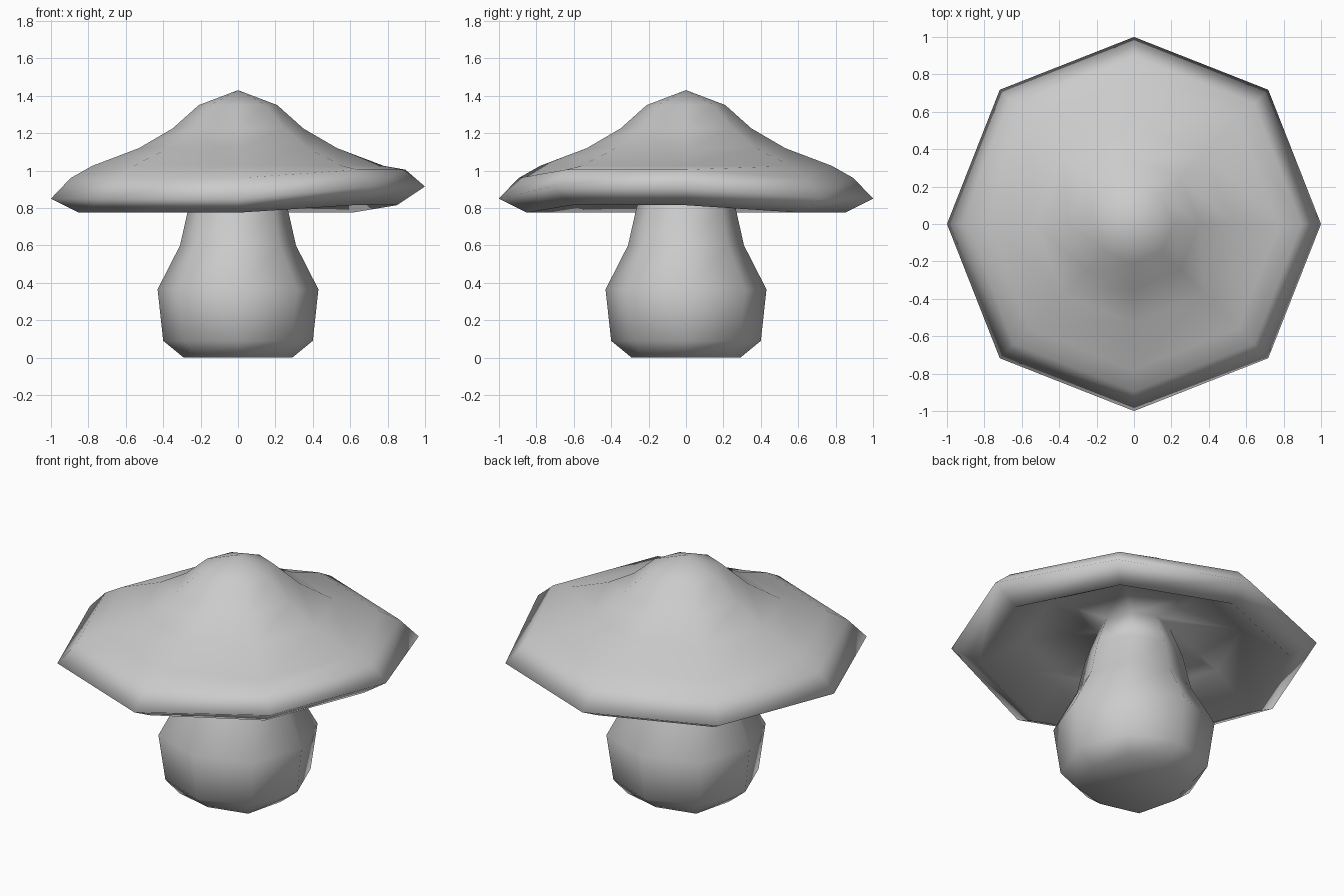
import bpy
import bmesh
import math

SIDES = 8

# Remove the default cube
cube = bpy.data.objects.get("Cube")
if cube:
    bpy.data.objects.remove(cube, do_unlink=True)

# Single clay grey material
grey = bpy.data.materials.new("clay_grey")
grey.use_nodes = True
grey.diffuse_color = (0.6, 0.6, 0.6, 1)
grey.node_tree.nodes["Principled BSDF"].inputs["Base Color"].default_value = grey.diffuse_color

# Profile rings: radius, height, widening of the diagonal corners, rim curl
STEM = [(0, 0, 1, 0), (0.29, 0, 1.13, 0), (0.4, 0.09, 1.02, 0), (0.43, 0.365, 1.04, 0),
        (0.31, 0.6, 1.02, 0), (0.265, 0.8, 1.02, 0), (0.2, 0.98, 1, 0)]
UNDERSIDE = [(0.6, 0.95, 1, 0), (0.85, 0.775, 1.015, 0.04)]
CAP = [(1, 0.85, 1.015, 0.065), (0.895, 0.96, 1.015, 0.045), (0.78, 1.025, 1.01, 0),
       (0.53, 1.12, 1, 0), (0.35, 1.225, 1, 0), (0.21, 1.35, 1, 0), (0, 1.43, 1, 0)]


def make_ring(bm, radius, height, widen, curl):
    """Add one eight-sided ring, or a single shared vertex on the axis."""
    if radius == 0:
        return [bm.verts.new((0, 0, height))] * SIDES
    ring = []
    for i in range(SIDES):
        angle = math.tau * i / SIDES
        r = radius * (widen if i % 2 else 1)
        # The rim curls upward at the left and front-left corners only
        z = height + (curl if i in (0, SIDES - 1) else 0)
        ring.append(bm.verts.new((r * math.cos(angle), r * math.sin(angle), z)))
    return ring


# Mushroom: stem flowing into the hollow underside, then over the rim to the peak
bm = bmesh.new()
rings = [make_ring(bm, *row) for row in STEM + UNDERSIDE + CAP]
for low, high in zip(rings, rings[1:]):
    for i in range(SIDES):
        j = (i + 1) % SIDES
        corners = dict.fromkeys((low[i], low[j], high[j], high[i]))
        bm.faces.new(list(corners)).smooth = True
bmesh.ops.recalc_face_normals(bm, faces=bm.faces)
mesh = bpy.data.meshes.new("mushroom")
bm.to_mesh(mesh)
bm.free()
mesh.materials.append(grey)
mushroom = bpy.data.objects.new("mushroom", mesh)
bpy.context.collection.objects.link(mushroom)
